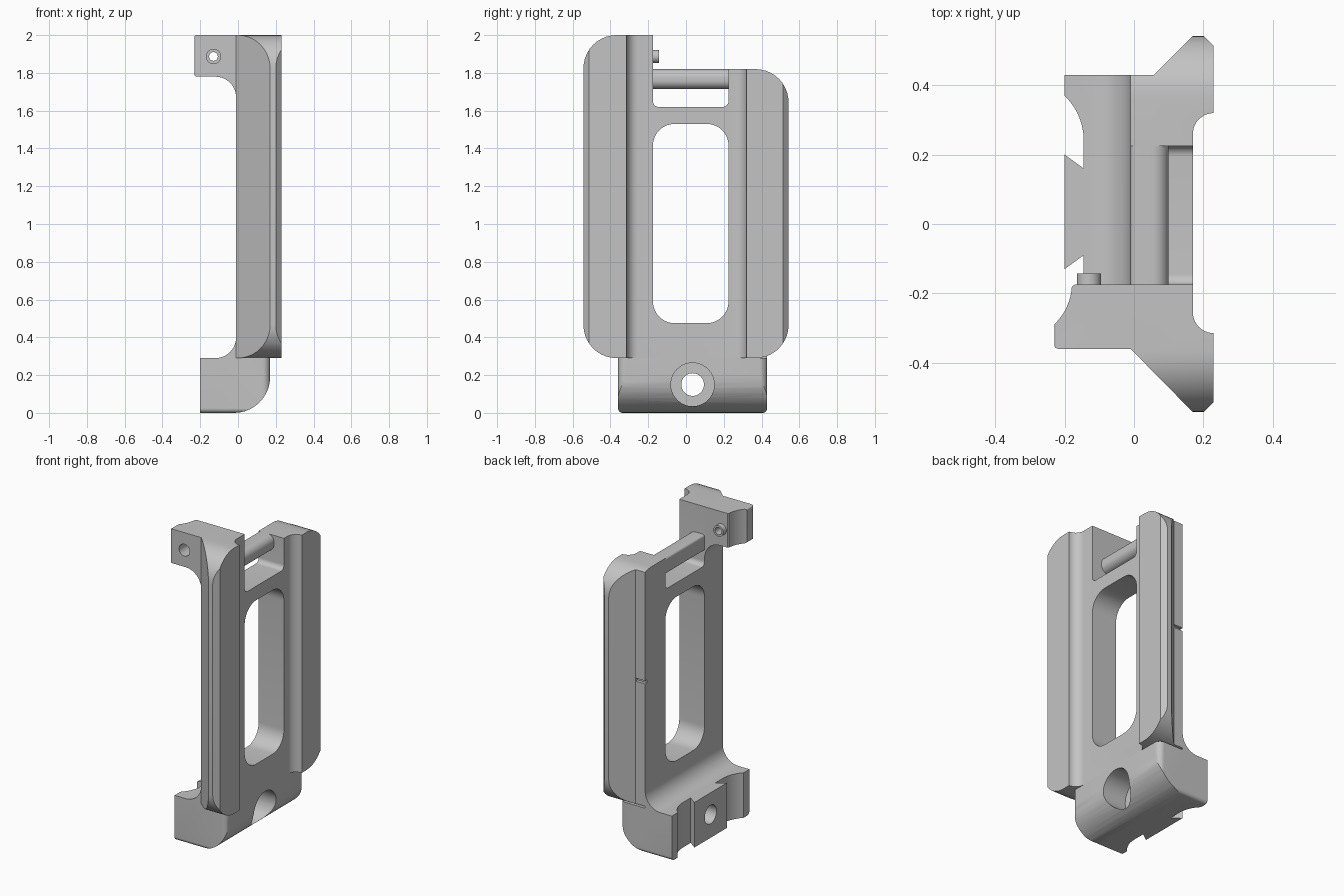
import bpy, bmesh
from math import cos, sin, radians, tan
from mathutils import Vector

if "Cube" in bpy.data.objects:
    bpy.data.objects.remove(bpy.data.objects["Cube"])

grey = bpy.data.materials.new("plain grey")
grey.use_nodes = True
grey.diffuse_color = (0.55, 0.55, 0.55, 1)
grey.node_tree.nodes["Principled BSDF"].inputs["Base Color"].default_value = (0.55, 0.55, 0.55, 1)

PLACE = {"x": lambda u, v, w: (w, u, v),
         "y": lambda u, v, w: (u, w, v),
         "z": lambda u, v, w: (u, v, w)}


def arc(cx, cy, r, start, end, n=12):
    angles = [radians(start + (end - start) * i / n) for i in range(n + 1)]
    return [(cx + r * cos(a), cy + r * sin(a)) for a in angles]


def rounded(corners, n=10):
    """Outline from (u, v) or (u, v, radius) corners."""
    out = []
    for i, c in enumerate(corners):
        p = Vector(c[:2])
        if len(c) < 3:
            out.append(tuple(p))
            continue
        a = (Vector(corners[i - 1][:2]) - p).normalized()
        b = (Vector(corners[(i + 1) % len(corners)][:2]) - p).normalized()
        half = a.angle(b) / 2
        centre = p + (a + b).normalized() * c[2] / sin(half)
        start = (p + a * c[2] / tan(half) - centre).normalized()
        end = (p + b * c[2] / tan(half) - centre).normalized()
        for k in range(n + 1):
            spoke = start * sin((1 - k / n) * start.angle(end)) + end * sin(k / n * start.angle(end))
            out.append(tuple(centre + spoke.normalized() * c[2]))
    return out


def prism(name, outline, axis, lo, hi):
    """Extrude an outline along an axis."""
    bm = bmesh.new()
    rings = [[bm.verts.new(PLACE[axis](u, v, w)) for u, v in outline] for w in (lo, hi)]
    for ring in rings:
        bm.faces.new(ring)
    n = len(outline)
    for i in range(n):
        j = (i + 1) % n
        bm.faces.new((rings[0][i], rings[0][j], rings[1][j], rings[1][i]))
    bmesh.ops.recalc_face_normals(bm, faces=bm.faces)
    mesh = bpy.data.meshes.new(name)
    bm.to_mesh(mesh)
    bm.free()
    mesh.materials.append(grey)
    obj = bpy.data.objects.new(name, mesh)
    bpy.context.collection.objects.link(obj)
    return obj


def rod(name, u, v, r, axis, lo, hi):
    return prism(name, arc(u, v, r, 0, 360, 40)[:-1], axis, lo, hi)


def combine(obj, tool, operation="DIFFERENCE"):
    mod = obj.modifiers.new("cut", "BOOLEAN")
    mod.operation, mod.object, mod.solver = operation, tool, "EXACT"
    bpy.context.view_layer.objects.active = obj
    bpy.ops.object.modifier_apply(modifier="cut")
    bpy.data.objects.remove(tool)


FRONT, BACK = -0.36, 0.43      # ends of the foot in y
POST, JAMB = -0.175, 0.225     # sides of the openings
FLOOR, TOP = 0.29, 1.82        # wing bottom and back wing top

# Frame: winged cross-section trimmed by its side silhouette
frame = prism("winged_frame", rounded([
    (-0.01, FRONT), (0.17, -0.543), (0.2, -0.543), (0.23, -0.513), (0.23, -0.315),
    (0.17, -0.315, 0.06), (0.17, 0.32, 0.06), (0.23, 0.32),
    (0.23, 0.513), (0.2, 0.543), (0.17, 0.543), (0.057, BACK), (-0.01, BACK)]),
    "z", 0.2, 2.1)
combine(frame, prism("silhouette", rounded([
    (-0.543, FLOOR, 0.175), (0.543, FLOOR, 0.175), (0.543, TOP, 0.175), (JAMB, TOP),
    (JAMB, 1.62, 0.03), (POST, 1.62, 0.03), (POST, 2), (-0.543, 2, 0.175)]),
    "x", -0.5, 0.5), "INTERSECT")
combine(frame, prism("window", rounded([
    (POST, 0.475, 0.115), (JAMB, 0.475, 0.115), (JAMB, 1.53, 0.115), (POST, 1.53, 0.115)]),
    "x", -0.5, 0.5))
combine(frame, prism("slit", [(-0.1, 1.09), (0.057, 1.09), (0.057, 1.11), (-0.1, 1.11)],
                     "y", BACK - 0.02, BACK + 0.1))

# Crossbar over the slot
bar = prism("crossbar", rounded([
    (-0.01, 1.715, 0.015), (0.1, 1.715, 0.045), (0.1, TOP, 0.045), (-0.01, TOP, 0.015)]),
    "y", POST, JAMB)

# Foot: side profile trimmed by a dovetail plan and rounded lower corners
foot = prism("dovetail_foot",
             rounded([(-0.2, 0), (0.17, 0, 0.19), (0.17, FLOOR), (-0.01, FLOOR)])
             + arc(-0.12, 0.4, 0.11, 0, -90) + [(-0.2, FLOOR)], "y", FRONT, BACK)
mid = (FRONT + BACK) / 2
half_plan = arc(-0.326, 0.24, 0.181, 46, 0) + [(-0.145, 0.16), (-0.2, 0.2)]
mirrored = [(x, 2 * mid - y) for x, y in reversed(half_plan)]
plan = rounded([(-0.2, FRONT), (0.17, FRONT, 0.04), (0.17, BACK, 0.04), (-0.2, BACK)])
combine(foot, prism("plan", plan + half_plan + mirrored, "z", -0.1, 0.6), "INTERSECT")
combine(foot, prism("foot_ends", rounded([
    (FRONT, 0, 0.025), (BACK, 0, 0.025), (BACK, 0.6), (FRONT, 0.6)]),
    "x", -0.5, 0.5), "INTERSECT")
combine(foot, rod("bolt_hole", mid, 0.15, 0.06, "x", -0.5, 0.5))
combine(foot, rod("counterbore", mid, 0.15, 0.115, "x", 0.0, 0.5))

# Upper arm with scooped inner corner
arm = prism("upper_arm", rounded([(-0.01, 2), (-0.23, 2, 0.01), (-0.23, 1.78, 0.01), (-0.12, 1.78)])
            + arc(-0.12, 1.67, 0.11, 90, 0)[1:], "y", FRONT, POST)
combine(arm, prism("arm_plan",
                   rounded([(-0.01, POST), (-0.01, FRONT), (-0.23, FRONT, 0.012), (-0.23, -0.29)])
                   + arc(-0.345, -0.17, 0.166, -46, -4)[1:]
                   + [(-0.172, POST)], "z", 1.5, 2.2), "INTERSECT")
combine(arm, rod("screw_hole", -0.13, 1.887, 0.023, "y", -0.5, 0.0))
combine(arm, rod("screw_recess", -0.13, 1.887, 0.038, "y", -0.5, -0.26))

# Hollow screw tip
tip = rod("screw_tip", -0.13, 1.887, 0.035, "y", POST, POST + 0.032)
combine(tip, rod("tip_bore", -0.13, 1.887, 0.023, "y", -0.3, 0.0))

# Smooth curved faces, keep edges crisp
for obj in (frame, bar, foot, arm, tip):
    bpy.ops.object.select_all(action="DESELECT")
    obj.select_set(True)
    bpy.context.view_layer.objects.active = obj
    bpy.ops.object.shade_smooth_by_angle(angle=radians(30))
